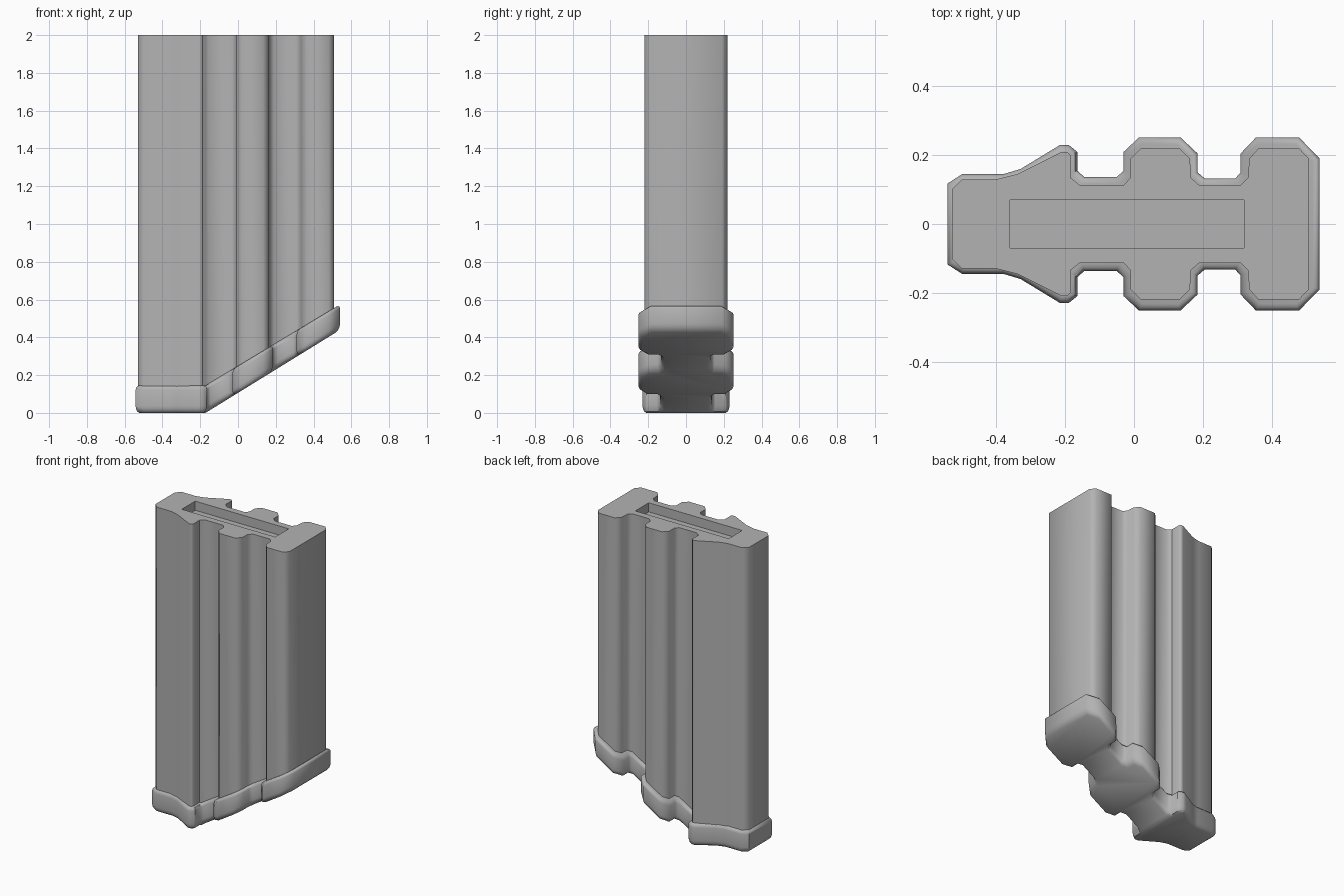
import bpy
import bmesh
import math
from mathutils import Vector

cube = bpy.data.objects.get("Cube")
if cube:
    bpy.data.objects.remove(cube, do_unlink=True)

grey = bpy.data.materials.new("grey metal")
grey.use_nodes = True
colour = (0.45, 0.45, 0.45, 1)
grey.diffuse_color = colour
grey.node_tree.nodes["Principled BSDF"].inputs["Base Color"].default_value = colour

KINK = -0.172

# Half outlines (back side), mirrored to the front
BODY = [(-.53, .1), (-.5, .13), (-.4, .13), (-.34, .145), (-.21, .21), (-.195, .21),
        (-.185, .2), (-.185, .135), (-.157, .113), (-.03, .113), (-.01, .135), (-.01, .19),
        (.02, .22), (.133, .22), (.163, .19), (.165, .135), (.19, .113), (.31, .113),
        (.332, .135), (.335, .19), (.362, .22), (.48, .22), (.508, .19)]
SHOE = [(-.542, .118), (-.5, .145), (-.38, .145), (-.33, .16), (-.215, .23), (-.19, .23),
        (-.165, .21), (-.165, .155), (-.145, .137), (-.05, .137), (-.03, .155), (-.03, .21),
        (.015, .252), (.135, .252), (.185, .205), (.185, .15), (.205, .133), (.295, .133),
        (.31, .15), (.31, .205), (.355, .252), (.48, .252), (.54, .19)]


def outline(half):
    return [Vector(p) for p in half] + [Vector((x, -y)) for x, y in reversed(half)]


def inset(points, d):
    """Move every corner of a clockwise outline inward by d."""
    result = []
    for i, p in enumerate(points):
        a = (p - points[i - 1]).normalized()
        b = (points[(i + 1) % len(points)] - p).normalized()
        na, nb = Vector((a.y, -a.x)), Vector((b.y, -b.x))
        result.append(p + (na + nb) * d / (1 + na.dot(nb)))
    return result


def slope(x, rate):
    return max(0, x - KINK) * rate


def floor_z(x):
    return slope(x, 0.617)


def rim_z(x):
    return 0.145 + slope(x, 0.603)


def loft(name, rings, smooth):
    """Join rings of (outline, height function) into a closed solid."""
    bm = bmesh.new()
    layers = [[bm.verts.new((p.x, p.y, i)) for p in pts] for i, (pts, _) in enumerate(rings)]
    n = len(layers[0])
    for low, high in zip(layers, layers[1:]):
        for i in range(n):
            j = (i + 1) % n
            bm.faces.new((low[i], low[j], high[j], high[i]))
    bm.faces.new(layers[0])
    bm.faces.new(layers[-1])
    # Crease line where the base turns upward
    bmesh.ops.bisect_plane(bm, geom=bm.verts[:] + bm.edges[:] + bm.faces[:], dist=1e-5,
                           plane_co=(KINK, 0, 0), plane_no=(1, 0, 0))
    for v in bm.verts:
        v.co.z = rings[round(v.co.z)][1](v.co.x)
    bmesh.ops.recalc_face_normals(bm, faces=bm.faces[:])
    mesh = bpy.data.meshes.new(name)
    bm.to_mesh(mesh)
    bm.free()
    mesh.materials.append(grey)
    obj = bpy.data.objects.new(name, mesh)
    bpy.context.collection.objects.link(obj)
    select(obj)
    bpy.ops.object.shade_smooth_by_angle(angle=math.radians(smooth))
    return obj


def select(obj):
    bpy.ops.object.select_all(action="DESELECT")
    obj.select_set(True)
    bpy.context.view_layer.objects.active = obj


# Fluted body
body_outline = outline(BODY)
body = loft("body", [(body_outline, lambda x: rim_z(x) - 0.05),
                     (body_outline, lambda x: 2.0)], 50)

# Shallow slot in the top
bpy.ops.mesh.primitive_cube_add(size=1, location=(-0.02, 0, 2))
cutter = bpy.context.object
cutter.name = "slot_cutter"
cutter.scale = (0.68, 0.14, 0.12)
cutter.hide_render = True
cutter.data.materials.append(grey)
bpy.context.view_layer.update()
cut = body.modifiers.new("slot", "BOOLEAN")
cut.operation = "DIFFERENCE"
cut.solver = "EXACT"
cut.object = cutter
select(body)
bpy.ops.object.modifier_apply(modifier=cut.name)
bpy.data.objects.remove(cutter, do_unlink=True)

# Base shoe with rounded lower and upper rims: (inset, share of height)
shoe_outline = outline(SHOE)
steps = [(0.02, 0), (0.009, 0.05), (0.002, 0.14), (0, 0.25),
         (0, 0.84), (0.003, 0.92), (0.01, 0.98), (0.02, 1)]
rings = [(inset(shoe_outline, d),
          lambda x, t=t: floor_z(x) + t * (rim_z(x) - floor_z(x))) for d, t in steps]
loft("base_shoe", rings, 50)
